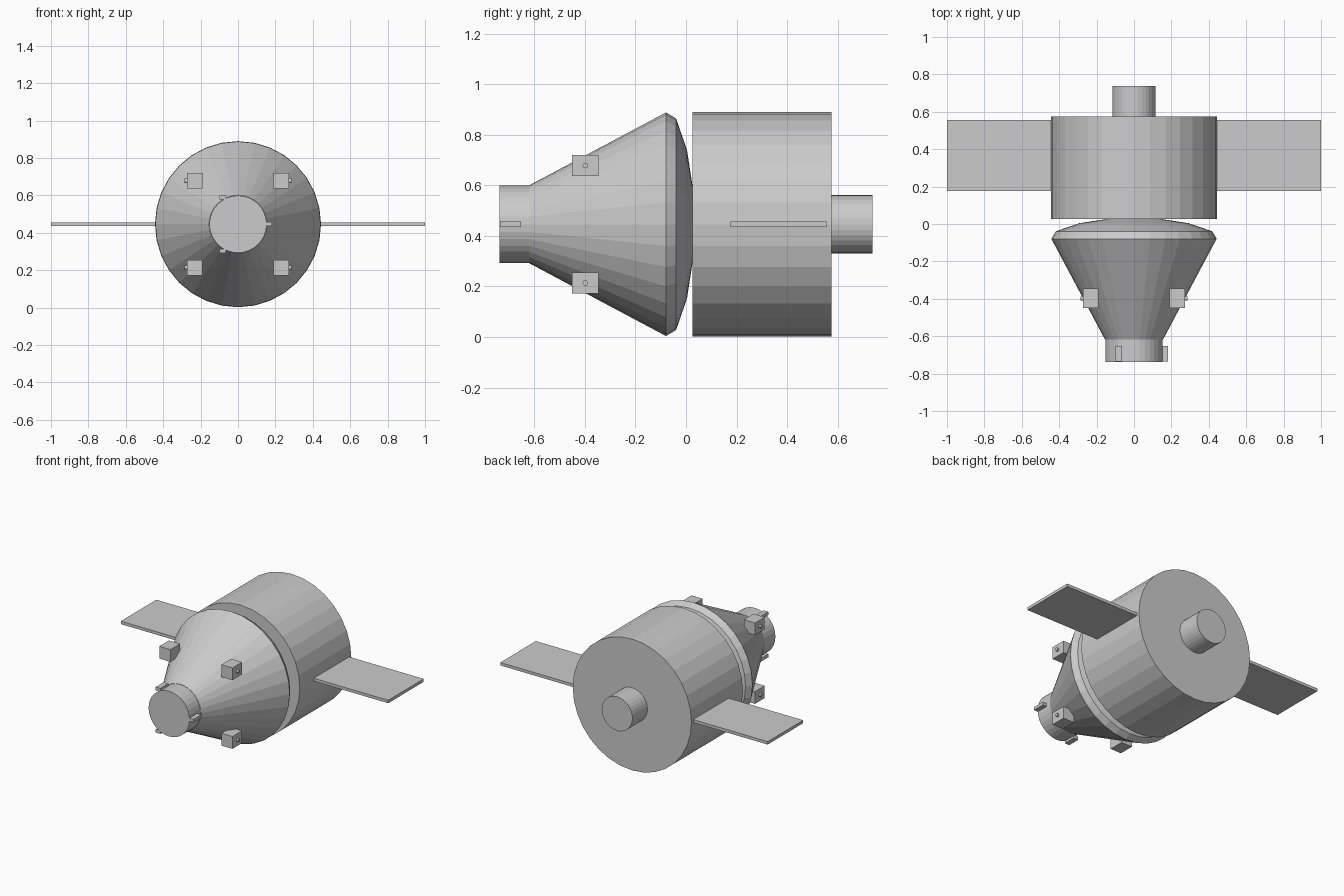
import bpy, bmesh, math
from mathutils import Matrix, Vector

if "Cube" in bpy.data.objects:
    bpy.data.objects.remove(bpy.data.objects["Cube"], do_unlink=True)

AXIS_Z = 0.446
SIDES = 32

grey = bpy.data.materials.new("hull_grey")
grey.use_nodes = True
GREY = (0.6, 0.6, 0.6, 1)
grey.diffuse_color = GREY
grey.node_tree.nodes["Principled BSDF"].inputs["Base Color"].default_value = GREY


def finish(name, bm):
    bmesh.ops.recalc_face_normals(bm, faces=bm.faces)
    mesh = bpy.data.meshes.new(name)
    bm.to_mesh(mesh)
    bm.free()
    mesh.materials.append(grey)
    obj = bpy.data.objects.new(name, mesh)
    bpy.context.collection.objects.link(obj)
    return obj


def lathe(name, profile):
    """Flat-faced closed body around the y axis from (y, radius) points."""
    bm = bmesh.new()
    rings = []
    for y, r in profile:
        angles = [math.tau * i / SIDES for i in range(SIDES)]
        rings.append([bm.verts.new((r * math.cos(a), y, AXIS_Z + r * math.sin(a)))
                      for a in angles])
    for a, b in zip(rings, rings[1:]):
        for i in range(SIDES):
            j = (i + 1) % SIDES
            bm.faces.new((a[i], a[j], b[j], b[i]))
    bm.faces.new(rings[0])
    bm.faces.new(rings[-1])
    return finish(name, bm)


def box(name, center, size):
    bm = bmesh.new()
    bmesh.ops.create_cube(bm, size=1, matrix=Matrix.Translation(center)
                          @ Matrix.Diagonal((*size, 1)))
    return finish(name, bm)


# Main bodies
lathe("service_module", [(0.026, 0.444), (0.576, 0.444)])
lathe("engine_nozzle", [(0.57, 0.115), (0.7365, 0.115)])
lathe("crew_capsule", [(-0.618, 0.155), (-0.079, 0.442), (-0.039, 0.418),
                       (0.004, 0.293), (0.026, 0.15)])
lathe("docking_collar", [(-0.7365, 0.153), (-0.61, 0.153)])

# Docking latches spaced evenly around the collar
for i in range(3):
    a = math.tau * i / 3
    box(f"docking_latch_{i + 1}",
        (0.165 * math.cos(a), -0.694, AXIS_Z + 0.165 * math.sin(a)),
        (0.035, 0.084, 0.022))

for side, sx in (("left", 1), ("right", -1)):
    # Solar panels
    box(f"{side}_solar_panel", (sx * 0.71, 0.366, AXIS_Z), (0.58, 0.379, 0.02))
    # Thruster blocks, each with a small outward nozzle
    for level, sz in (("upper", 1), ("lower", -1)):
        x, y, z = sx * 0.232, -0.398, AXIS_Z + sz * 0.232
        box(f"{level}_{side}_thruster_block", (x, y, z), (0.083, 0.104, 0.083))
        bm = bmesh.new()
        bmesh.ops.create_cone(
            bm, cap_ends=True, segments=12, radius1=0.011, radius2=0.011, depth=0.03,
            matrix=Matrix.Translation((sx * 0.272, y, z)) @ Matrix.Rotation(math.pi / 2, 4, "Y"))
        finish(f"{level}_{side}_thruster_nozzle", bm)
